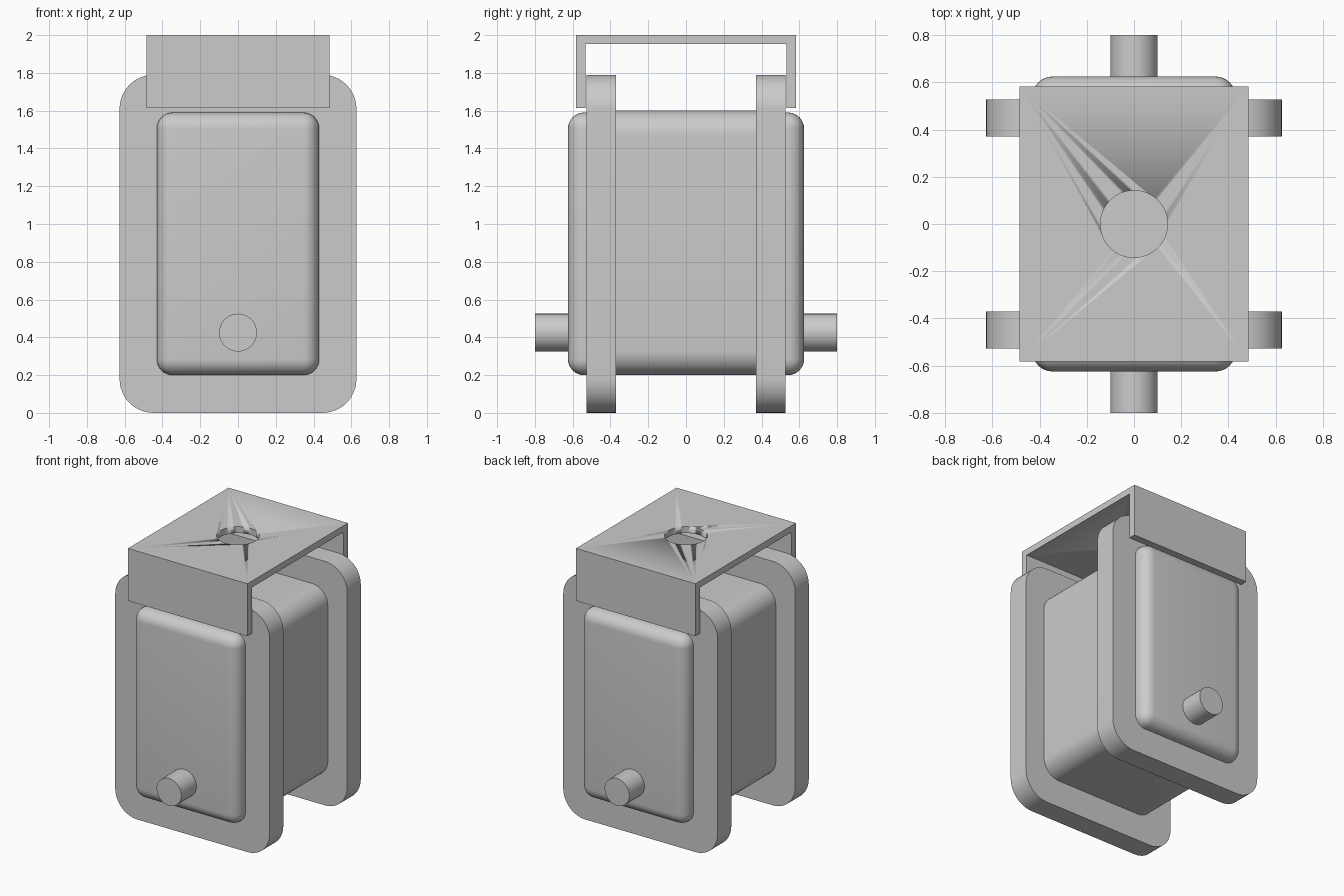
import bpy, bmesh, math
from mathutils import Matrix, Vector

cube = bpy.data.objects.get("Cube")
if cube:
    bpy.data.objects.remove(cube, do_unlink=True)

grey = bpy.data.materials.new("plain grey")
GREY = (0.6, 0.6, 0.6, 1)
grey.diffuse_color = GREY
grey.use_nodes = True
grey.node_tree.nodes["Principled BSDF"].inputs["Base Color"].default_value = GREY


def finish(name, bm):
    bmesh.ops.recalc_face_normals(bm, faces=bm.faces)
    mesh = bpy.data.meshes.new(name)
    bm.to_mesh(mesh)
    bm.free()
    obj = bpy.data.objects.new(name, mesh)
    bpy.context.collection.objects.link(obj)
    mesh.materials.append(grey)
    bpy.ops.object.select_all(action="DESELECT")
    bpy.context.view_layer.objects.active = obj
    obj.select_set(True)
    bpy.ops.object.shade_smooth_by_angle(angle=math.radians(35))
    return obj


def prism(points, direction):
    """Extrude a closed outline along a direction."""
    bm = bmesh.new()
    face = bm.faces.new([bm.verts.new(p) for p in points])
    new = bmesh.ops.extrude_face_region(bm, geom=[face])["geom"]
    bmesh.ops.translate(bm, vec=direction,
                        verts=[v for v in new if isinstance(v, bmesh.types.BMVert)])
    return bm


def rounded_slab(name, half_w, z0, z1, radius, y0, y1):
    """Slab with rounded corners in the front outline."""
    points = []
    corners = [(1, z1 - radius), (-1, z1 - radius), (-1, z0 + radius), (1, z0 + radius)]
    for i, (side, cz) in enumerate(corners):
        for k in range(13):
            a = math.pi / 2 * (i + k / 12)
            points.append((side * (half_w - radius) + radius * math.cos(a), y0,
                           cz + radius * math.sin(a)))
    return finish(name, prism(points, Vector((0, y1 - y0, 0))))


def cylinder(name, radius, depth, matrix):
    bm = bmesh.new()
    bmesh.ops.create_cone(bm, cap_ends=True, segments=64, radius1=radius,
                          radius2=radius, depth=depth, matrix=matrix)
    return finish(name, bm)


# Central body between the flanges
rounded_slab("middle_body", 0.47, 0.2, 1.6, 0.13, -0.4, 0.4)

# Inner box whose rounded ends show outside the flanges
bm = bmesh.new()
bmesh.ops.create_cube(bm, size=1, matrix=Matrix.Translation((0, 0, 0.895))
                      @ Matrix.Diagonal((0.86, 1.25, 1.39, 1)))
bmesh.ops.bevel(bm, geom=bm.edges[:], offset=0.085, segments=8, profile=0.5,
                affect="EDGES")
finish("rounded_end_covers", bm)

# Flanges and pipe stubs at both ends
for end, side in (("front", -1), ("back", 1)):
    y0, y1 = sorted((side * 0.37, side * 0.528))
    rounded_slab(end + "_flange", 0.627, 0, 1.79, 0.18, y0, y1)
    cylinder(end + "_pipe", 0.1, 0.3, Matrix.Translation((0, side * 0.65, 0.425))
             @ Matrix.Rotation(math.pi / 2, 4, "X"))

# Hanging bracket: U profile with a round hole in the top
outer, inner, low, under = 0.583, 0.532, 1.615, 1.953
half = [(inner, under), (inner, low), (outer, low), (outer, 2)]
profile = half + [(-y, z) for y, z in reversed(half)]
bracket = finish("top_bracket", prism([(-0.485, y, z) for y, z in profile],
                                      Vector((0.97, 0, 0))))
cutter = cylinder("hole_cutter", 0.142, 0.3, Matrix.Translation((0, 0, 2)))
cutter.hide_render = True
cut = bracket.modifiers.new("hole", "BOOLEAN")
cut.operation = "DIFFERENCE"
cut.solver = "EXACT"
cut.object = cutter
bpy.context.view_layer.objects.active = bracket
bpy.ops.object.select_all(action="DESELECT")
bracket.select_set(True)
bpy.ops.object.modifier_move_to_index(modifier="hole", index=0)
bpy.ops.object.modifier_apply(modifier="hole")
bpy.data.objects.remove(cutter, do_unlink=True)
